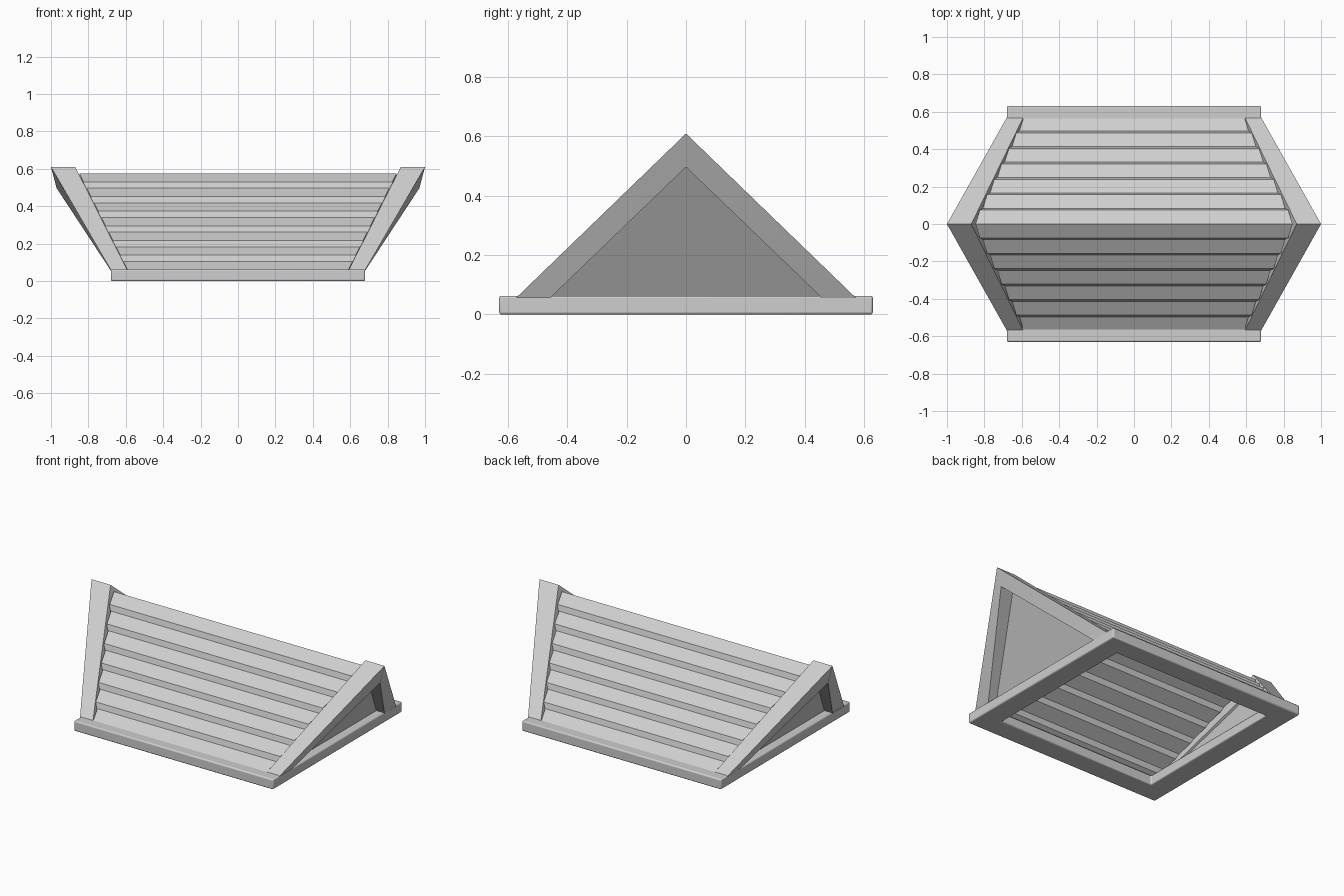
import bpy
import bmesh
from math import radians

if "Cube" in bpy.data.objects:
    bpy.data.objects.remove(bpy.data.objects["Cube"], do_unlink=True)

grey = bpy.data.materials.new("light grey")
grey.use_nodes = True
GREY = (0.62, 0.62, 0.62, 1)
grey.diffuse_color = GREY
grey.node_tree.nodes["Principled BSDF"].inputs["Base Color"].default_value = GREY


def loft(name, rings, closed=False, bevel=0, angle=30):
    """Skin a list of equal-length rings; a closed list joins end to start."""
    bm = bmesh.new()
    loops = [[bm.verts.new(p) for p in ring] for ring in rings]
    pairs = list(zip(loops, loops[1:]))
    if closed:
        pairs.append((loops[-1], loops[0]))
    else:
        bm.faces.new(loops[0])
        bm.faces.new(loops[-1])
    n = len(loops[0])
    for a, b in pairs:
        for i in range(n):
            j = (i + 1) % n
            bm.faces.new((a[i], a[j], b[j], b[i]))
    bmesh.ops.recalc_face_normals(bm, faces=bm.faces)
    mesh = bpy.data.meshes.new(name)
    bm.to_mesh(mesh)
    bm.free()
    obj = bpy.data.objects.new(name, mesh)
    bpy.context.collection.objects.link(obj)
    mesh.materials.append(grey)
    if bevel:
        mod = obj.modifiers.new("soft edges", "BEVEL")
        mod.width = bevel
        mod.segments = 3
        mod.limit_method = "ANGLE"
    bpy.ops.object.select_all(action="DESELECT")
    obj.select_set(True)
    bpy.context.view_layer.objects.active = obj
    bpy.ops.object.shade_smooth_by_angle(angle=radians(angle))
    return obj


# Rectangular base frame, open in the middle
section = [(0.68, 0.63, 0), (0.68, 0.63, 0.063), (0.545, 0.50, 0.063), (0.545, 0.50, 0)]
loft("base_frame",
     [[(sx * x, sy * y, z) for x, y, z in section]
      for sx, sy in ((1, 1), (-1, 1), (-1, -1), (1, -1))], closed=True, bevel=0.008)

# Flared gable frames: foot, ridge, foot
foot = [(0.66, 0.605, 0.025), (0.575, 0.605, 0.025), (0.575, 0.49, 0.025), (0.66, 0.49, 0.025)]
ridge = [(1.0, 0, 0.61), (0.87, 0, 0.61), (0.845, 0, 0.497), (0.97, 0, 0.497)]
for side, s in (("left", 1), ("right", -1)):
    loft(side + "_gable_frame",
         [[(s * x, -y, z) for x, y, z in foot],
          [(s * x, y, z) for x, y, z in ridge],
          [(s * x, y, z) for x, y, z in foot]])
    # Recessed triangular gable panel
    outer = [(0.61, -0.52, 0.03), (0.61, 0.52, 0.03), (0.91, 0, 0.54)]
    loft(side + "_gable_panel",
         [[(s * (x - d), y, z) for x, y, z in outer] for d in (0, 0.02)])

# Lapped siding on both slopes: shallow treads and steep risers
COURSES = 7
TREAD, RISER = (0.0727, 0.045), (0.010, 0.0333)
y, z = 0.57, 0.06
steps = [(y, z)]
for i in range(COURSES):
    for dy, dz in ((TREAD, RISER) if i < COURSES - 1 else (TREAD,)):
        y, z = y - dy, z + dz
        steps.append((max(y, 0), z))
steps[-1] = (0, steps[-1][1])


def half_width(z):
    return 0.59 + 0.5 * (z - 0.06)


for side, s in (("front", -1), ("back", 1)):
    loft(side + "_siding",
         [[(-half_width(z), s * y, z), (half_width(z), s * y, z),
           (half_width(z), s * y, z - 0.015), (-half_width(z), s * y, z - 0.015)]
          for y, z in steps], angle=15)
